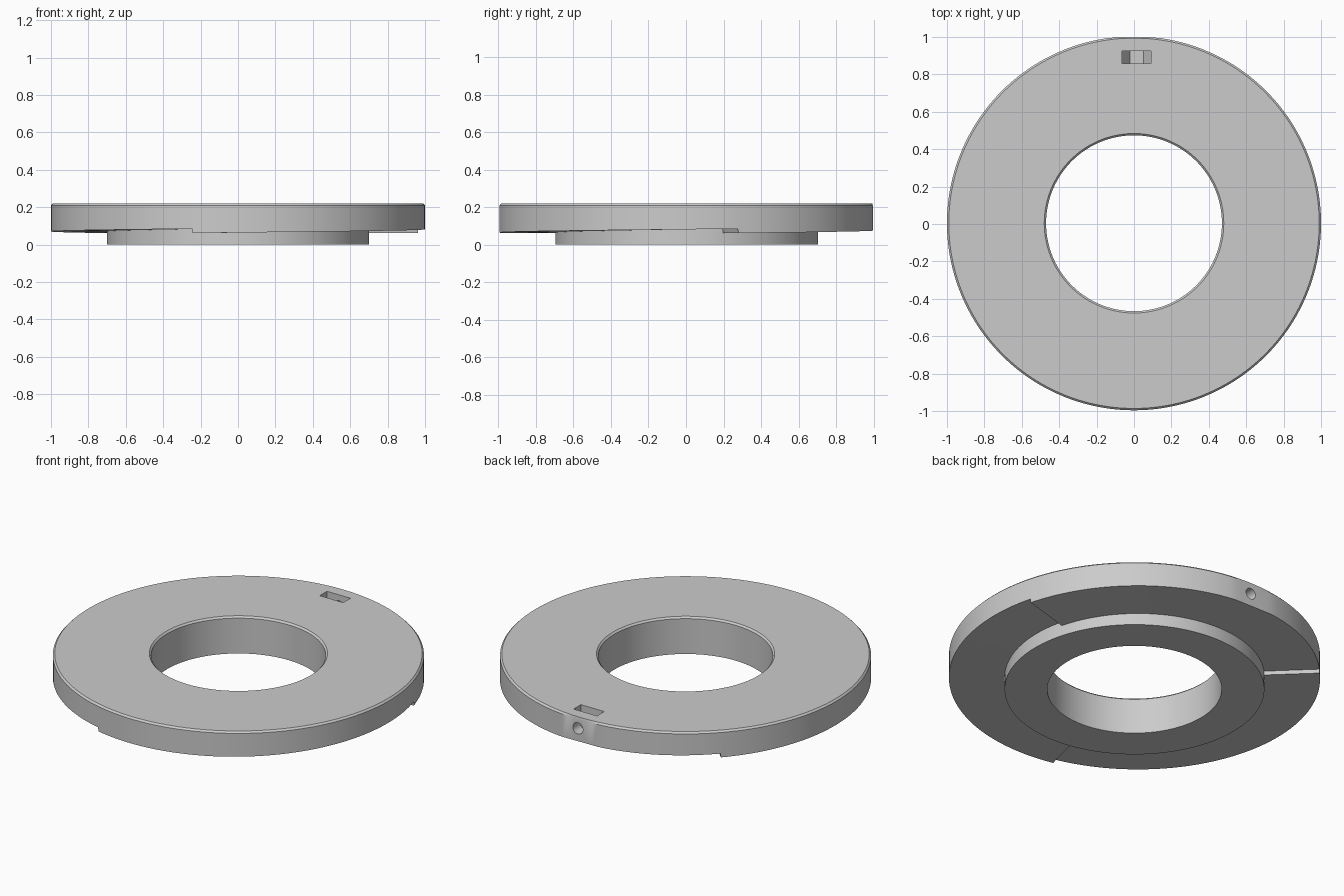
import bpy, bmesh, math
from mathutils import Matrix

cube = bpy.data.objects.get("Cube")
if cube:
    bpy.data.objects.remove(cube, do_unlink=True)

# Main sizes
BORE, HUB, RIM = 0.47, 0.70, 1.0
TOP, CHAMFER = 0.22, 0.01
RAMP_LOW, RAMP_HIGH = 0.062, 0.085
CENTRE_Y, FLAT_Y = 0.004, 0.996
RAMPS, SEGMENTS, FIRST_STEP = 3, 64, math.radians(16)
POCKET_X, POCKET_Y, POCKET_Z = 0.014, 0.892, 0.152

grey = bpy.data.materials.new("plain grey")
grey.use_nodes = True
colour = (0.6, 0.6, 0.6, 1)
grey.diffuse_color = colour
grey.node_tree.nodes["Principled BSDF"].inputs["Base Color"].default_value = colour


def make_object(name, bm):
    bmesh.ops.recalc_face_normals(bm, faces=bm.faces)
    mesh = bpy.data.meshes.new(name)
    bm.to_mesh(mesh)
    bm.free()
    mesh.materials.append(grey)
    obj = bpy.data.objects.new(name, mesh)
    bpy.context.collection.objects.link(obj)
    return obj


def profile(ramp_z):
    """Radius and height of the cross-section, with the ramp at ramp_z."""
    return [(BORE, 0), (HUB, 0), (HUB, ramp_z), (RIM, ramp_z),
            (RIM, TOP - CHAMFER), (RIM - CHAMFER, TOP),
            (BORE + CHAMFER, TOP), (BORE, TOP - CHAMFER)]


# Ring: hub, flange and three rising ramps underneath, with a flat at the back
bm = bmesh.new()
columns = []
span = math.tau / RAMPS
for ramp in range(RAMPS):
    for i in range(SEGMENTS + 1):
        t = i / SEGMENTS
        angle = FIRST_STEP + ramp * span + t * (span - 0.002)
        z_ramp = RAMP_LOW + t * (RAMP_HIGH - RAMP_LOW)
        columns.append([
            bm.verts.new((r * math.cos(angle),
                          min(r * math.sin(angle) + CENTRE_Y, FLAT_Y), z))
            for r, z in profile(z_ramp)])
for k, a in enumerate(columns):
    b = columns[(k + 1) % len(columns)]
    for j in range(len(a)):
        n = (j + 1) % len(a)
        bm.faces.new((a[j], a[n], b[n], b[j]))
ring = make_object("ramped_ring", bm)


def cut(target, name, bm):
    cutter = make_object(name, bm)
    cutter.hide_render = True
    mod = target.modifiers.new(name, 'BOOLEAN')
    mod.operation, mod.solver, mod.object = 'DIFFERENCE', 'EXACT', cutter
    bpy.context.view_layer.objects.active = target
    bpy.ops.object.modifier_apply(modifier=mod.name)
    bpy.data.objects.remove(cutter, do_unlink=True)


# Nut pocket: half hexagon below, straight sides up through the top
bm = bmesh.new()
half, floor = 0.077, 0.036
outline = [(-half, 0.1), (-half, 0), (-floor, -0.064),
           (floor, -0.064), (half, 0), (half, 0.1)]
face = bm.faces.new([bm.verts.new((POCKET_X + x, POCKET_Y - 0.034, POCKET_Z + z))
                     for x, z in outline])
extruded = bmesh.ops.extrude_face_region(bm, geom=[face])["geom"]
bmesh.ops.translate(bm, vec=(0, 0.068, 0),
                    verts=[v for v in extruded if isinstance(v, bmesh.types.BMVert)])
cut(ring, "nut_pocket_cutter", bm)

# Screw hole from the back flat into the pocket
bm = bmesh.new()
bmesh.ops.create_cone(bm, cap_ends=True, segments=32, radius1=0.033, radius2=0.033,
                      depth=0.2,
                      matrix=Matrix.Translation((POCKET_X, POCKET_Y + 0.1, POCKET_Z))
                      @ Matrix.Rotation(math.pi / 2, 4, 'X'))
cut(ring, "screw_hole_cutter", bm)

# Smooth round walls, crisp edges
bpy.ops.object.select_all(action='DESELECT')
ring.select_set(True)
bpy.context.view_layer.objects.active = ring
bpy.ops.object.shade_smooth_by_angle(angle=math.radians(25))
